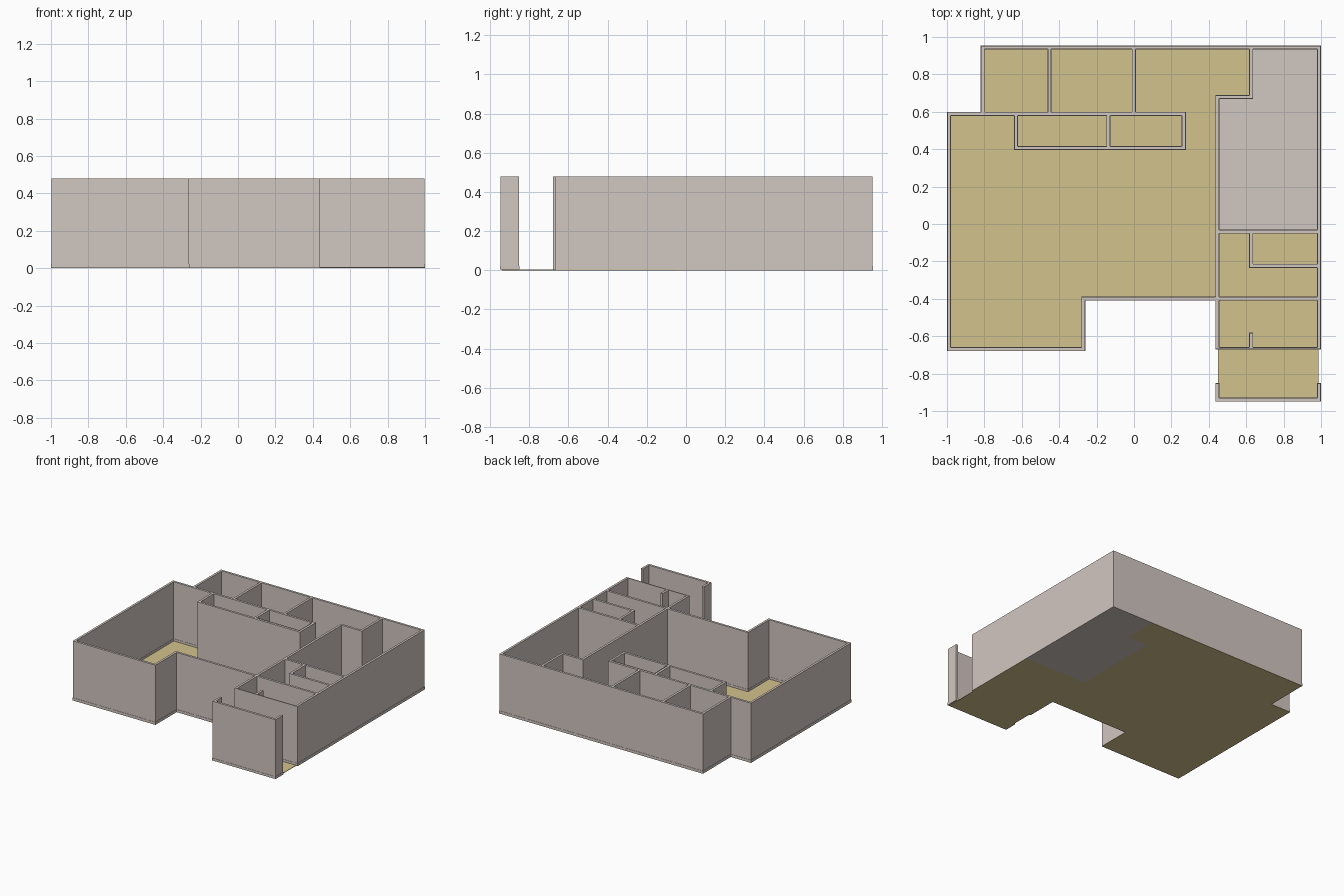
import bpy, bmesh

if "Cube" in bpy.data.objects:
    bpy.data.objects.remove(bpy.data.objects["Cube"])

H = 0.48     # wall height
T = 0.022    # wall thickness


def material(name, rgb):
    m = bpy.data.materials.new(name)
    m.diffuse_color = (*rgb, 1)
    m.use_nodes = True
    m.node_tree.nodes["Principled BSDF"].inputs["Base Color"].default_value = m.diffuse_color
    return m


WALL = material("warm grey", (0.64, 0.57, 0.53))
TAN = material("tan floor", (0.65, 0.54, 0.27))


def finish(name, bm, mat):
    me = bpy.data.meshes.new(name)
    bm.to_mesh(me)
    bm.free()
    me.materials.append(mat)
    ob = bpy.data.objects.new(name, me)
    bpy.context.collection.objects.link(ob)
    return ob


def plan_solid(name, rects, z0, z1, mat, inset=0.0):
    """Union of plan rectangles (x0, y0, x1, y1), extruded from z0 to z1."""
    rs = [(round(a + inset, 4), round(b + inset, 4), round(c - inset, 4), round(d - inset, 4))
          for a, b, c, d in rects]
    xs = sorted({v for r in rs for v in (r[0], r[2])})
    ys = sorted({v for r in rs for v in (r[1], r[3])})
    bm = bmesh.new()
    for xa, xb in zip(xs, xs[1:]):
        for ya, yb in zip(ys, ys[1:]):
            cx, cy = (xa + xb) / 2, (ya + yb) / 2
            if any(r[0] < cx < r[2] and r[1] < cy < r[3] for r in rs):
                bm.faces.new([bm.verts.new((x, y, z0)) for x, y in
                              ((xa, ya), (xb, ya), (xb, yb), (xa, yb))])
    bmesh.ops.remove_doubles(bm, verts=bm.verts, dist=1e-5)
    ext = bmesh.ops.extrude_face_region(bm, geom=bm.faces[:], use_keep_orig=True)
    for v in ext["geom"]:
        if isinstance(v, bmesh.types.BMVert):
            v.co.z = z1
    bmesh.ops.recalc_face_normals(bm, faces=bm.faces)
    bmesh.ops.dissolve_limit(bm, angle_limit=0.01, verts=bm.verts, edges=bm.edges)
    return finish(name, bm, mat)


def hwall(y, x0, x1, t=T):   # wall along x, y is its lower edge
    return (x0, y, x1, y + t)


def vwall(x, y0, y1):        # wall along y, x is its left edge
    return (x, y0, x + T, y1)


house_walls = [
    # outer shell
    hwall(0.933, -0.82, 1.0), vwall(-0.82, 0.578, 0.955),
    hwall(0.578, -1.0, 0.277), vwall(-1.0, -0.68, 0.60),
    hwall(-0.68, -1.0, -0.26), vwall(-0.282, -0.68, -0.388),
    hwall(-0.41, -0.282, 1.0), vwall(0.978, -0.67, 0.955),
    hwall(-0.67, 0.435, 1.0, 0.012),
    # garage and right-hand rooms
    vwall(0.435, -0.67, 0.69), hwall(0.668, 0.435, 0.637),
    vwall(0.615, 0.668, 0.955), hwall(-0.052, 0.435, 1.0),
    vwall(0.615, -0.235, -0.03), hwall(-0.235, 0.615, 1.0),
    vwall(0.615, -0.67, -0.58),
    # back rooms and closets
    vwall(-0.463, 0.578, 0.955), vwall(-0.012, 0.578, 0.955),
    hwall(0.395, -0.642, 0.277), vwall(-0.642, 0.395, 0.60),
    vwall(-0.148, 0.395, 0.60), vwall(0.255, 0.395, 0.60),
]
porch_walls = [hwall(-0.95, 0.435, 1.0), vwall(0.435, -0.95, -0.85), vwall(0.978, -0.95, -0.85)]

for name, walls in (("house", house_walls), ("porch", porch_walls)):
    plan_solid(name + "_walls", walls, 0.003, H, WALL, inset=0.002)
    plan_solid(name + "_base_course", walls, 0.003, 0.022, WALL)

# floors
plan_solid("house_floor", [
    (-1.0, -0.68, -0.26, 0.60), (-0.26, -0.41, 0.446, 0.60), (-0.82, 0.60, 0.446, 0.955),
    (0.446, 0.679, 0.626, 0.955), (0.446, -0.67, 1.0, -0.041)], 0, 0.004, TAN)
plan_solid("porch_floor", [(0.45, -0.94, 0.987, -0.67)], 0, 0.004, TAN)
plan_solid("garage_floor", [(0.446, -0.041, 1.0, 0.679), (0.626, 0.679, 1.0, 0.955)], 0, 0.004, WALL)

# lining of the enclosed closet, an open tube facing outward
bm = bmesh.new()
ring = [(-0.122, 0.421), (0.253, 0.421), (0.253, 0.574), (-0.122, 0.574)]
lo = [bm.verts.new((x, y, 0.004)) for x, y in ring]
hi = [bm.verts.new((x, y, H)) for x, y in ring]
for i in range(4):
    j = (i + 1) % 4
    bm.faces.new((lo[i], lo[j], hi[j], hi[i]))
finish("closet_lining", bm, WALL)
